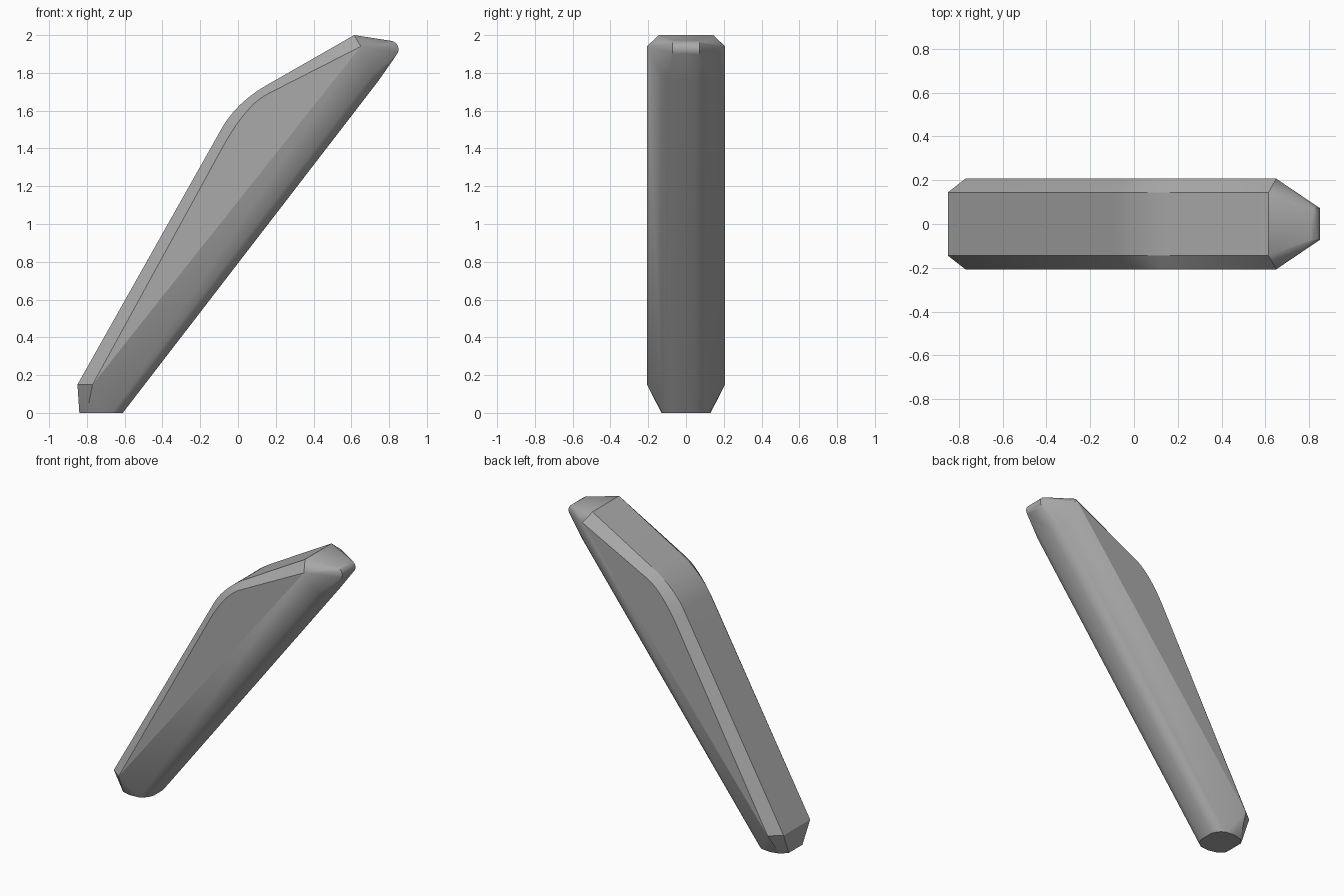
import bpy, bmesh, math
from mathutils import Vector

cube = bpy.data.objects.get("Cube")
if cube:
    bpy.data.objects.remove(cube, do_unlink=True)

grey = bpy.data.materials.new("plain grey")
grey.use_nodes = True
colour = (0.4, 0.4, 0.4, 1)
grey.diffuse_color = colour
grey.node_tree.nodes["Principled BSDF"].inputs["Base Color"].default_value = colour


def bend(a, control, b, steps=10):
    """Rounded knee between two straight runs, in x and z."""
    a, c, b = Vector(a), Vector(control), Vector(b)
    return [a * (1 - t) ** 2 + c * 2 * t * (1 - t) + b * t * t
            for t in (i / steps for i in range(steps + 1))]


bm = bmesh.new()


def add_pair(x, y, z):
    """The same point on the front and back halves."""
    for side in (-1, 1):
        bm.verts.new((x, side * y, z))


# Spine edge and, just below it, the outer edge of the flat flank
spine = [(-0.85, 0.15), *bend((-0.087, 1.505), (-0.008, 1.645), (0.16, 1.74)), (0.615, 2.0)]
flank = [(-0.77, 0.15), *bend((-0.085, 1.40), (0.04, 1.63), (0.16, 1.69)), (0.65, 1.94)]
for x, z in spine:
    add_pair(x, 0.145, z)
for x, z in flank:
    add_pair(x, 0.207, z)

# Rounded underside, running from the foot up to the tip
for y, lift in ((0.05, 0), (0.08, 0.009), (0.105, 0.024), (0.125, 0.047)):
    add_pair(-0.61 - lift * 1.27, y, 0)
    add_pair(0.745 - lift * 0.79, y, 1.76 + lift * 0.61)

# Rear of the foot
for x, y in ((-0.84, 0.075), (-0.80, 0.115), (-0.74, 0.13)):
    add_pair(x, y, 0)

# Small rounded tip
for i in range(9):
    angle = math.radians(-38 + i * 15)
    add_pair(0.805 + 0.045 * math.cos(angle), 0.072, 1.925 + 0.045 * math.sin(angle))

# Skin the edges into one convex body
hull = bmesh.ops.convex_hull(bm, input=bm.verts[:])
loose = [v for v in bm.verts if not v.link_faces]
bmesh.ops.delete(bm, geom=loose, context='VERTS')
bmesh.ops.dissolve_limit(bm, angle_limit=math.radians(0.5),
                         verts=bm.verts[:], edges=bm.edges[:])
bmesh.ops.recalc_face_normals(bm, faces=bm.faces[:])

mesh = bpy.data.meshes.new("angled_bar")
bm.to_mesh(mesh)
bm.free()
mesh.materials.append(grey)
bar = bpy.data.objects.new("angled_bar", mesh)
bpy.context.collection.objects.link(bar)

bpy.ops.object.select_all(action='DESELECT')
bar.select_set(True)
bpy.context.view_layer.objects.active = bar
bpy.ops.object.shade_smooth_by_angle(angle=math.radians(22))
